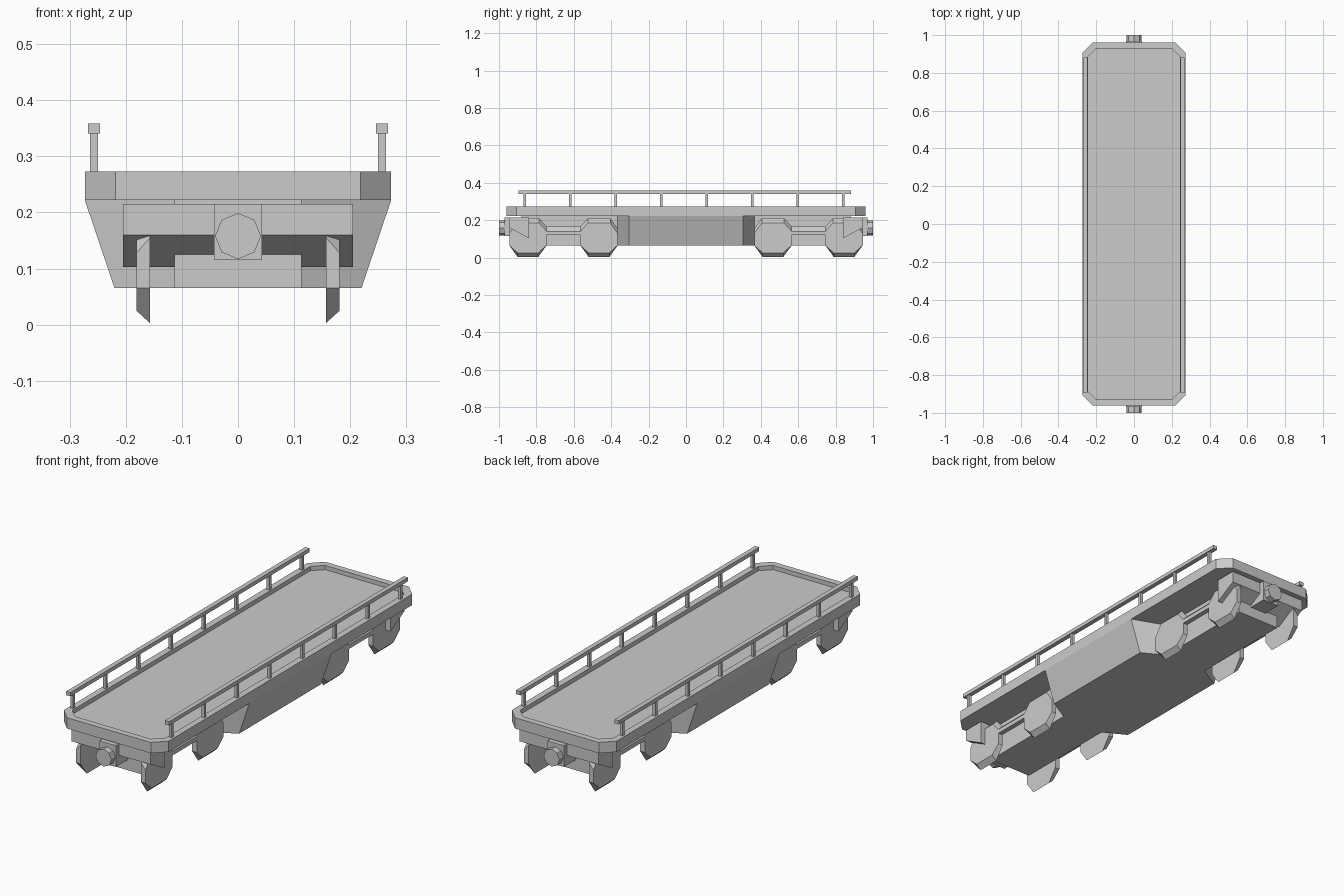
import bpy, bmesh
from math import pi
from mathutils import Matrix

if "Cube" in bpy.data.objects:
    bpy.data.objects.remove(bpy.data.objects["Cube"])


def finish(name, bm):
    bmesh.ops.recalc_face_normals(bm, faces=bm.faces)
    mesh = bpy.data.meshes.new(name)
    bm.to_mesh(mesh)
    bm.free()
    ob = bpy.data.objects.new(name, mesh)
    bpy.context.collection.objects.link(ob)
    return ob


def loft(name, rings):
    """Skin equal-length rings of 3D points and cap both ends."""
    bm = bmesh.new()
    rows = [[bm.verts.new(p) for p in ring] for ring in rings]
    n = len(rows[0])
    for a, b in zip(rows, rows[1:]):
        for i in range(n):
            j = (i + 1) % n
            bm.faces.new((a[i], a[j], b[j], b[i]))
    bm.faces.new(rows[0])
    bm.faces.new(rows[-1])
    return finish(name, bm)


def box(name, x0, x1, y0, y1, z0, z1):
    ring = [(x0, y0), (x1, y0), (x1, y1), (x0, y1)]
    return loft(name, [[(x, y, z) for x, y in ring] for z in (z0, z1)])


def octagon(hx, hy, c, z):
    q = [(hx, hy - c), (hx - c, hy), (c - hx, hy), (-hx, hy - c)]
    return [(x, y, z) for x, y in q + [(-x, -y) for x, y in q]]


# Deck tray with chamfered corners and recessed floor
loft("deck", [octagon(.273, .96, .055, .222), octagon(.273, .96, .055, .273),
              octagon(.243, .93, .045, .273), octagon(.243, .93, .045, .253)])

# Central belly, tapering downward with angled ends
belly = []
for z, w in ((.065, .22), (.222, .273)):
    q = [(w, -.305), (w, .305), (.113, .365)]
    belly.append([(x, y, z) for x, y in q + [(-.113, .365), (-w, .305),
                                             (-w, -.305), (-.113, -.365), (.113, -.365)]])
loft("belly", belly)

# Narrow spine running the length of the chassis
box("spine", -.113, .113, -.88, .88, .065, .222)

for s, end in ((-1, "front"), (1, "back")):
    # End beam with a sloped underside
    prof = [(.945, .215), (.945, .16), (.84, .103), (.84, .215)]
    loft(end + "_beam", [[(x, s * y, z) for y, z in prof] for x in (-.205, .205)])
    # Coupler block and octagonal buffer
    y0, y1 = sorted((s * .86, s * .97))
    box(end + "_coupler_block", -.043, .043, y0, y1, .115, .215)
    bm = bmesh.new()
    bmesh.ops.create_cone(bm, cap_ends=True, segments=8, radius1=.041, radius2=.041, depth=.04,
                          matrix=Matrix.Translation((0, s * .98, .158)) @ Matrix.Rotation(pi / 2, 4, 'X'))
    finish(end + "_buffer", bm)

    # Bogie side plates: two wheel guards joined by a bridge, outer face inset in height
    # (y, inner z, outer z) for half the plate, mirrored about the bogie middle
    half = [(.09, .165, .14), (.13, .21, .185), (.25, .21, .185), (.29, .155, .128),
            (.29, .065, .065), (.245, .003, .025), (.135, .003, .025), (.09, .065, .065),
            (.09, .12, .12)]
    prof = half + [(-y, a, b) for y, a, b in reversed(half)]
    for side, label in ((-1, "left"), (1, "right")):
        loft(f"{end}_{label}_bogie",
             [[(side * .157, s * .655 + y, a) for y, a, b in prof],
              [(side * .181, s * .655 + y, b) for y, a, b in prof]])

# Side handrails with posts
for side, label in ((-1, "left"), (1, "right")):
    c = side * .2565
    box(label + "_rail", c - .011, c + .011, -.895, .882, .341, .359)
    for i in range(8):
        y = -.863 + i * .2433
        box(f"{label}_post_{i + 1}", c - .007, c + .007, y - .007, y + .007, .27, .342)
